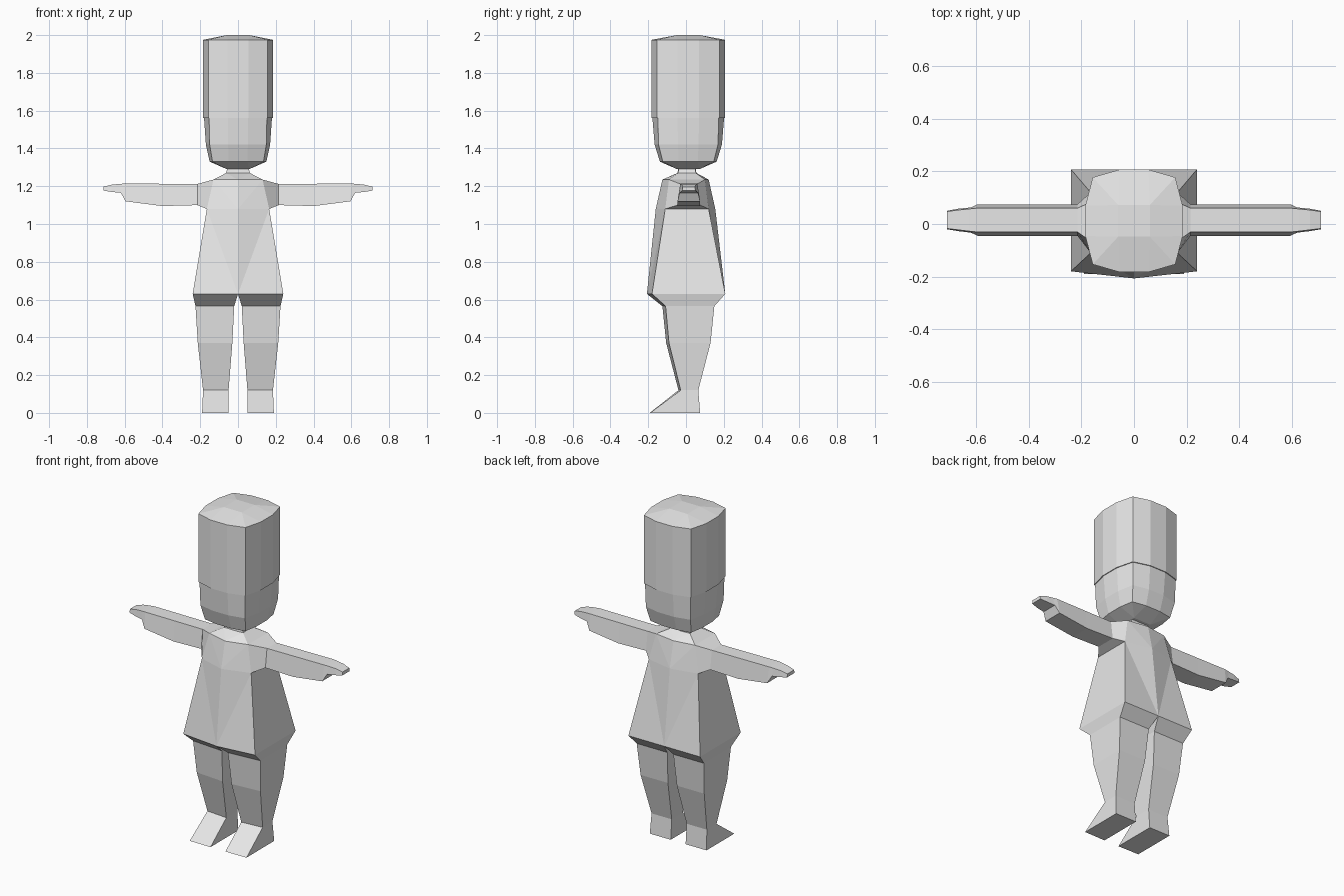
import bpy, bmesh

if "Cube" in bpy.data.objects:
    bpy.data.objects.remove(bpy.data.objects["Cube"])

grey = bpy.data.materials.new("plain_grey")
grey.diffuse_color = (0.8, 0.8, 0.8, 1)
grey.use_nodes = True
grey.node_tree.nodes["Principled BSDF"].inputs["Base Color"].default_value = grey.diffuse_color


def loft(name, rings, closed=True, caps=(True, True), mirror=False, split=False):
    """Skin a list of point rings into a flat-shaded object."""
    bm = bmesh.new()
    vs = [[bm.verts.new(p) for p in ring] for ring in rings]
    n = len(rings[0])
    for lo, hi in zip(vs, vs[1:]):
        for i in range(n if closed else n - 1):
            j = (i + 1) % n
            a, b, c, d = lo[i], lo[j], hi[j], hi[i]
            if not split:
                bm.faces.new((a, b, c, d))
            elif i < n / 2 - 1:
                bm.faces.new((a, b, c))
                bm.faces.new((a, c, d))
            else:
                bm.faces.new((a, b, d))
                bm.faces.new((b, c, d))
    if caps[0]:
        bm.faces.new(vs[0][::-1])
    if caps[1]:
        bm.faces.new(vs[-1])
    bmesh.ops.remove_doubles(bm, verts=bm.verts[:], dist=0.0005)
    bmesh.ops.recalc_face_normals(bm, faces=bm.faces[:])
    me = bpy.data.meshes.new(name)
    bm.to_mesh(me)
    bm.free()
    me.materials.append(grey)
    ob = bpy.data.objects.new(name, me)
    bpy.context.collection.objects.link(ob)
    if mirror:
        ob.modifiers.new("mirror", 'MIRROR').use_clip = True
    return ob


def bulged_square(z, half, corner, mid, half_y=None, cy=0.012):
    """Twelve-point square ring whose sides bow outwards."""
    ky = (half_y or half) / half
    pts = []
    for k in range(4):
        for x, y in ((corner, -corner), (half, -mid), (half, mid)):
            for _ in range(k):
                x, y = -y, x
            pts.append((x, cy + y * ky, z))
    return pts


# Tall hat with a shallow domed top
loft("hat", [bulged_square(1.562, .185, .157, .055, .195),
             bulged_square(1.975, .185, .157, .055, .195),
             bulged_square(2.0, .06, .06, .06)])

# Tapered head with a blunt chin
loft("head", [bulged_square(1.29, .058, .058, .058),
              bulged_square(1.33, .15, .135, .05),
              bulged_square(1.42, .17, .15, .052, .178),
              bulged_square(1.565, .18, .153, .054, .19)])

# Flared tunic and neck: z, half width, front centre, front corner, back corner, back centre
tunic = [(.63, .24, -.207, -.18, .208, .208),
         (1.08, .165, -.16, -.11, .12, .155),
         (1.235, .13, -.125, -.09, .10, .12),
         (1.27, .063, -.045, -.042, .052, .055),
         (1.30, .055, -.04, -.038, .05, .05)]
loft("tunic", [[(0, fc, z), (x, f, z), (x, b, z), (0, bc, z)]
               for z, x, fc, f, b, bc in tunic],
     closed=False, caps=(False, False), mirror=True, split=True)

# Arms and hands: top (x, z, y front, y back), bottom (x, z, y front, y back)
arm = [((.13, 1.235, -.09, .10), (.165, 1.08, -.11, .12)),
       ((.215, 1.212, -.03, .06), (.215, 1.10, -.045, .075)),
       ((.40, 1.213, -.03, .06), (.40, 1.095, -.045, .075)),
       ((.60, 1.214, -.03, .06), (.595, 1.12, -.045, .075)),
       ((.63, 1.212, -.027, .057), (.62, 1.165, -.033, .063)),
       ((.67, 1.208, -.022, .053), (.67, 1.17, -.027, .058)),
       ((.712, 1.197, -.017, .047), (.712, 1.177, -.02, .05))]
loft("arms", [[(t[0], t[2], t[1]), (t[0], t[3], t[1]), (b[0], b[3], b[1]), (b[0], b[2], b[1])]
              for t, b in arm], caps=(False, True), mirror=True)

# Legs and feet: z, inner x, outer x, front inner y, front outer y, back y
leg = [(0, .05, .19, -.192, -.19, .075),
       (.12, .05, .185, -.04, -.028, .065),
       (.37, .03, .213, -.105, -.09, .13),
       (.565, .02, .225, -.125, -.108, .15),
       (.63, 0, .24, -.207, -.18, .208)]
loft("legs", [[(xi, fi, z), (xo, fo, z), (xo, b, z), (xi, b, z)]
              for z, xi, xo, fi, fo, b in leg], caps=(True, False), mirror=True)
